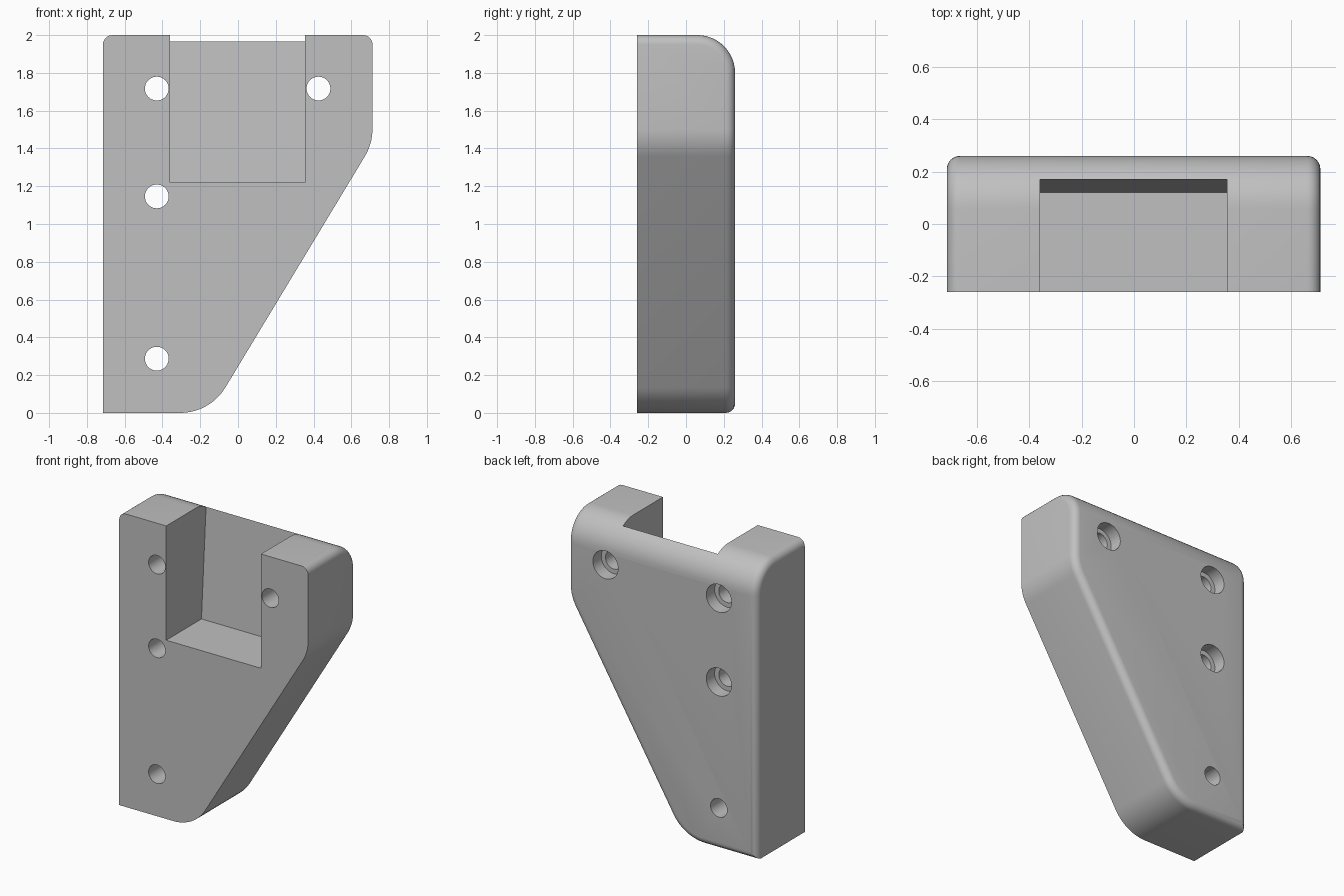
import bpy, bmesh, math
from mathutils import Vector

if "Cube" in bpy.data.objects:
    bpy.data.objects.remove(bpy.data.objects["Cube"])

L, R, F, B, H = -0.715, 0.712, -0.26, 0.26, 2.0

grey = bpy.data.materials.new("light grey")
grey.diffuse_color = (0.53, 0.53, 0.53, 1)
grey.use_nodes = True
grey.node_tree.nodes["Principled BSDF"].inputs["Base Color"].default_value = grey.diffuse_color


def prism(name, pts, place, axis):
    """Extrude a flat outline along axis; place maps 2D points to 3D."""
    bm = bmesh.new()
    face = bm.faces.new([bm.verts.new(place(*p)) for p in pts])
    ext = bmesh.ops.extrude_face_region(bm, geom=[face])
    bmesh.ops.translate(bm, vec=axis,
                        verts=[v for v in ext["geom"] if isinstance(v, bmesh.types.BMVert)])
    bmesh.ops.recalc_face_normals(bm, faces=bm.faces)
    return finish(name, bm)


def finish(name, bm):
    me = bpy.data.meshes.new(name)
    bm.to_mesh(me)
    bm.free()
    me.materials.append(grey)
    ob = bpy.data.objects.new(name, me)
    bpy.context.collection.objects.link(ob)
    return ob


def fillet(prev, corner, nxt, r, n):
    """Arc points that round one convex corner of an outline."""
    c = Vector(corner)
    a, b = (Vector(prev) - c).normalized(), (Vector(nxt) - c).normalized()
    half = a.angle(b) / 2
    centre = c + (a + b).normalized() * (r / math.sin(half))
    t = r / math.tan(half)
    u, v = c + a * t - centre, c + b * t - centre
    w = u.angle(v)
    return [centre + (u * math.sin((1 - k / n) * w) + v * math.sin(k / n * w)) / math.sin(w)
            for k in range(n + 1)]


def cut(target, cutter):
    mod = target.modifiers.new("cut", "BOOLEAN")
    mod.operation, mod.solver, mod.object = "DIFFERENCE", "EXACT", cutter
    bpy.context.view_layer.objects.active = target
    bpy.ops.object.modifier_apply(modifier=mod.name)
    bpy.data.objects.remove(cutter)


# bracket body: side outline with the two large rounded corners
p = [(L, 0), (-0.148, 0), (R, 1.425), (R, H), (L, H)]
outline = ([p[0]] + fillet(p[0], p[1], p[2], 0.28, 12)
           + fillet(p[1], p[2], p[3], 0.28, 8) + p[3:])
body = prism("bracket_body", outline, lambda x, z: (x, F, z), (0, B - F, 0))

# large round along the top back edge, then small round on the remaining outer edges
bm = bmesh.new()
bm.from_mesh(body.data)
top_back = [e for e in bm.edges if all(v.co.z > H - 1e-4 and v.co.y > B - 1e-4 for v in e.verts)]
bmesh.ops.bevel(bm, geom=top_back, offset=0.2, segments=12, profile=0.5,
                affect="EDGES", clamp_overlap=False)
bm.normal_update()


def is_rounded(e):
    front = all(v.co.y < F + 1e-4 for v in e.verts)
    foot = all(v.co.x < L + 1e-4 and v.co.z < 1e-4 for v in e.verts)
    return not front and not foot and e.calc_face_angle(0) > math.radians(40)


bmesh.ops.bevel(bm, geom=[e for e in bm.edges if is_rounded(e)], offset=0.05, segments=6,
                profile=0.5, affect="EDGES", clamp_overlap=False)
bmesh.ops.recalc_face_normals(bm, faces=bm.faces)
bm.to_mesh(body.data)
bm.free()

# open pocket with a slightly leaning back wall
slope = 0.05 / 0.75
pocket = prism("pocket_cutter",
               [(F - 0.2, 1.22), (0.12, 1.22), (0.12 + slope * 0.98, 2.2), (F - 0.2, 2.2)],
               lambda y, z: (-0.36, y, z), (0.716, 0, 0))
cut(body, pocket)


def drill(x, z, r, y0, y1):
    ring = [(x + r * math.cos(k * math.tau / 40), z + r * math.sin(k * math.tau / 40))
            for k in range(40)]
    cut(body, prism("hole_cutter", ring, lambda a, b: (a, y0, b), (0, y1 - y0, 0)))


# screw holes, three of them counterbored from the back
for x, z, bored in [(-0.43, 1.717, True), (0.426, 1.717, True),
                    (-0.43, 1.146, True), (-0.43, 0.287, False)]:
    drill(x, z, 0.063, F - 0.1, B + 0.1)
    if bored:
        drill(x, z, 0.095, B - 0.09, B + 0.1)

bpy.ops.object.select_all(action="DESELECT")
body.select_set(True)
bpy.context.view_layer.objects.active = body
bpy.ops.object.shade_smooth_by_angle(angle=math.radians(30))
